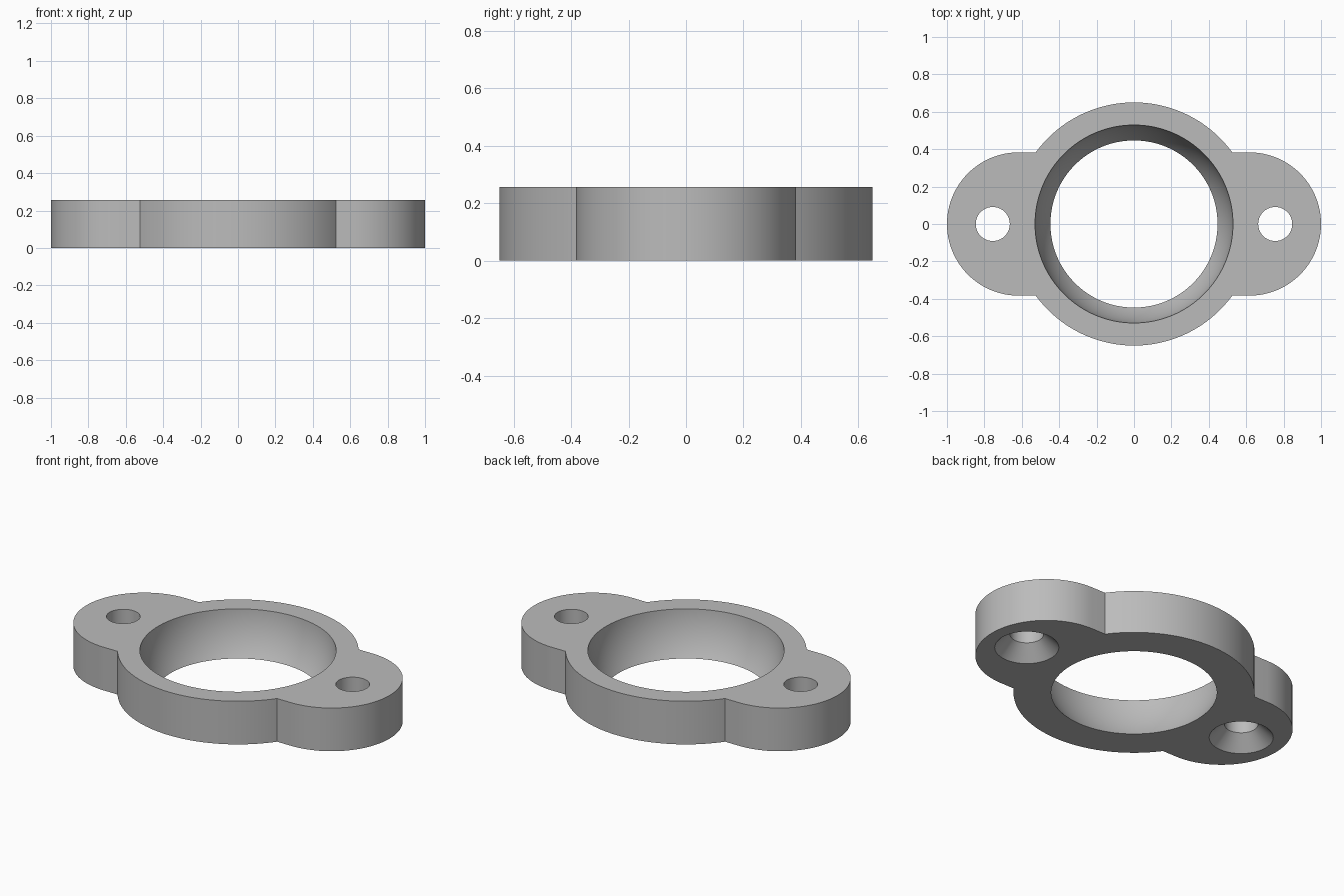
import bpy, bmesh, math

cube = bpy.data.objects.get("Cube")
if cube:
    bpy.data.objects.remove(cube, do_unlink=True)

HEIGHT = 0.257
RING_R = 0.65
EAR_X, EAR_R = 0.617, 0.383
HOLE_X, HOLE_R, SINK_R = 0.755, 0.091, 0.173
BALL_R, BALL_Z = 0.53, 0.285

grey = bpy.data.materials.new("plain grey")
grey.use_nodes = True
colour = (0.5, 0.5, 0.5, 1)
grey.diffuse_color = colour
grey.node_tree.nodes["Principled BSDF"].inputs["Base Color"].default_value = colour


def make_object(name, bm):
    bmesh.ops.recalc_face_normals(bm, faces=bm.faces)
    mesh = bpy.data.meshes.new(name)
    bm.to_mesh(mesh)
    bm.free()
    mesh.materials.append(grey)
    obj = bpy.data.objects.new(name, mesh)
    bpy.context.collection.objects.link(obj)
    return obj


def arc(cx, radius, start, end, steps):
    """Points along an arc centred on the x axis."""
    angles = [start + (end - start) * i / steps for i in range(steps + 1)]
    return [(cx + radius * math.cos(a), radius * math.sin(a)) for a in angles]


def extruded(name, outline, height):
    bm = bmesh.new()
    face = bm.faces.new([bm.verts.new((x, y, 0)) for x, y in outline])
    moved = bmesh.ops.extrude_face_region(bm, geom=[face])["geom"]
    bmesh.ops.translate(bm, vec=(0, 0, height),
                        verts=[v for v in moved if isinstance(v, bmesh.types.BMVert)])
    return make_object(name, bm)


def turned_cutter(name, profile, x, sides):
    """Solid of revolution from (radius, height) pairs, with closed ends."""
    bm = bmesh.new()
    rings = [[bm.verts.new((x + r * math.cos(math.tau * i / sides),
                            r * math.sin(math.tau * i / sides), z))
              for i in range(sides)] for r, z in profile]
    for low, high in zip(rings, rings[1:]):
        for i in range(sides):
            j = (i + 1) % sides
            bm.faces.new((low[i], low[j], high[j], high[i]))
    bm.faces.new(rings[0][::-1])
    bm.faces.new(rings[-1])
    cutter = make_object(name, bm)
    cutter.hide_render = True
    return cutter


# Flange outline: round ring with a rounded ear on each side
joint = math.asin(EAR_R / RING_R)
quarter = math.pi / 2
outline = (arc(EAR_X, EAR_R, -quarter, quarter, 48)
           + arc(0, RING_R, joint, math.pi - joint, 56)
           + arc(-EAR_X, EAR_R, quarter, 3 * quarter, 48)
           + arc(0, RING_R, math.pi + joint, math.tau - joint, 56))
flange = extruded("flange", outline, HEIGHT)

# Spherical bore, narrowing towards the bottom
bore = []
for i in range(17):
    z = -0.02 + (HEIGHT + 0.04) * i / 16
    bore.append((math.sqrt(BALL_R ** 2 - (z - BALL_Z) ** 2), z))
cutters = [turned_cutter("bore_cutter", bore, 0, 128)]

# Screw holes, countersunk from below
margin = 0.02
screw = [(SINK_R + margin, -margin), (HOLE_R, SINK_R - HOLE_R), (HOLE_R, HEIGHT + margin)]
for side, sign in (("left", 1), ("right", -1)):
    cutters.append(turned_cutter(side + "_screw_cutter", screw, sign * HOLE_X, 64))

# Cut the openings, then drop the cutters
bpy.context.view_layer.objects.active = flange
for obj in bpy.context.selected_objects:
    obj.select_set(False)
flange.select_set(True)
for cutter in cutters:
    cut = flange.modifiers.new(cutter.name, 'BOOLEAN')
    cut.operation = 'DIFFERENCE'
    cut.solver = 'EXACT'
    cut.object = cutter
    bpy.ops.object.modifier_apply(modifier=cut.name)
    bpy.data.objects.remove(cutter, do_unlink=True)

bpy.ops.object.shade_smooth_by_angle(angle=math.radians(25))
